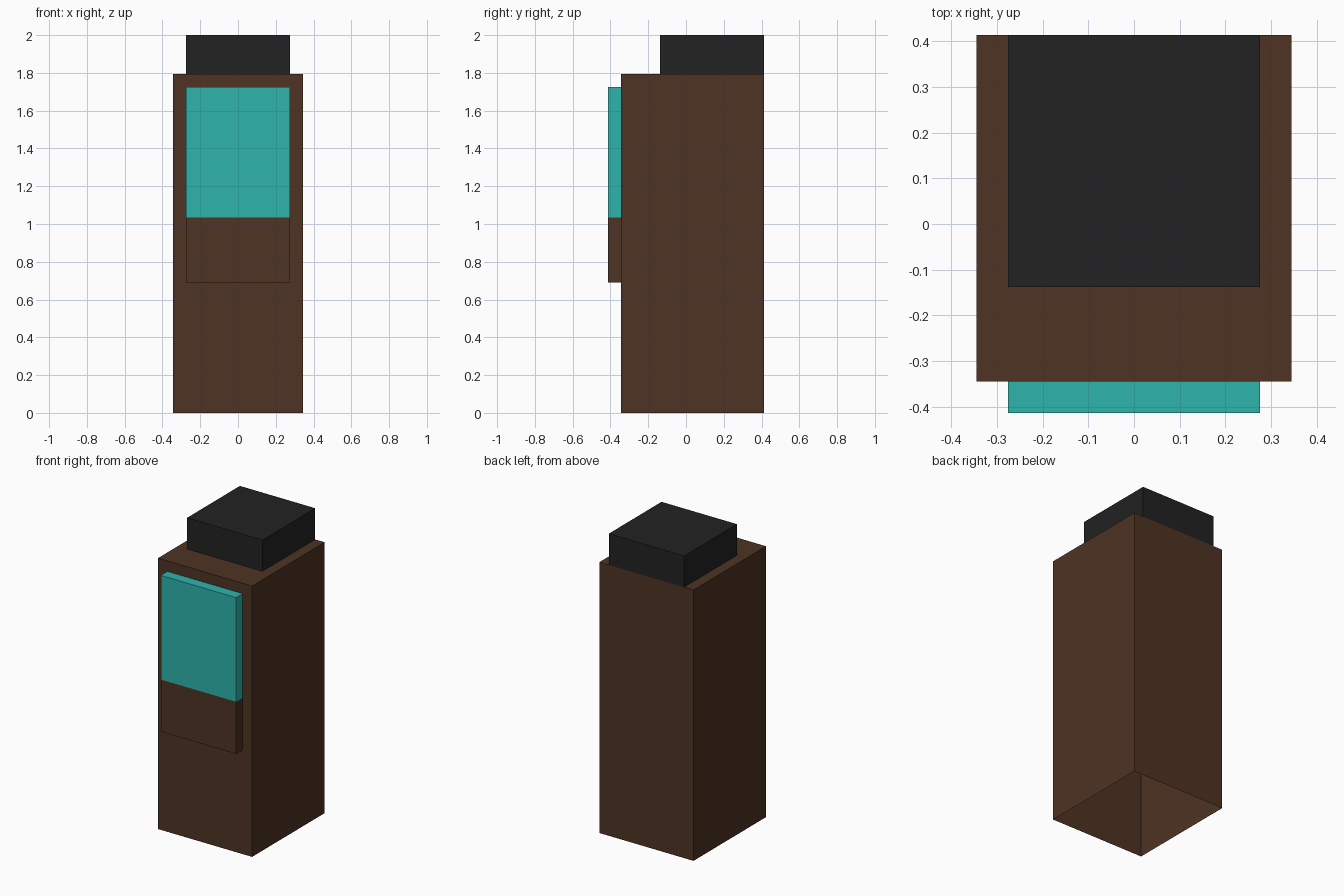
import bpy, bmesh
from mathutils import Vector

if "Cube" in bpy.data.objects:
    bpy.data.objects.remove(bpy.data.objects["Cube"])

U = 2 / 29  # the model sits on a regular grid, 29 steps high


def material(name, rgb):
    lin = [((c / 255 + 0.055) / 1.055) ** 2.4 for c in rgb]
    mat = bpy.data.materials.new(name)
    mat.diffuse_color = (*lin, 1)
    mat.use_nodes = True
    mat.node_tree.nodes["Principled BSDF"].inputs["Base Color"].default_value = mat.diffuse_color
    return mat


brown = material("dark_brown", (78, 51, 35))
teal = material("teal", (46, 180, 172))
black = material("charcoal_black", (34, 34, 34))


def box(name, lo, hi, mat, cuts=(), drop=lambda c, n: False):
    """Box between two grid corners, sliced at cuts (axis, value), without faces that drop() selects."""
    bm = bmesh.new()
    bmesh.ops.create_cube(bm, size=1)
    for v in bm.verts:
        v.co = Vector([lo[i] + (v.co[i] + 0.5) * (hi[i] - lo[i]) for i in range(3)])
    for axis, value in cuts:
        p, n = Vector(), Vector()
        p[axis], n[axis] = value, 1
        bmesh.ops.bisect_plane(bm, geom=bm.verts[:] + bm.edges[:] + bm.faces[:],
                               plane_co=p, plane_no=n)
    bm.normal_update()
    gone = [f for f in bm.faces if drop(f.calc_center_median(), f.normal)]
    bmesh.ops.delete(bm, geom=gone, context='FACES')
    bmesh.ops.scale(bm, vec=(U, U, U), verts=bm.verts)
    me = bpy.data.meshes.new(name)
    bm.to_mesh(me)
    bm.free()
    me.materials.append(mat)
    ob = bpy.data.objects.new(name, me)
    bpy.context.collection.objects.link(ob)
    return ob


# Cabinet: hollow shell, open below, and open where the lid and front plates join it
def cabinet_open(c, n):
    below = n.z < -0.5
    under_lid = n.z > 0.5 and abs(c.x) < 4 and c.y > -2
    behind_plates = n.y < -0.5 and abs(c.x) < 4 and 10 < c.z < 25
    return below or under_lid or behind_plates


box("cabinet", (-5, -5, 0), (5, 6, 26), brown,
    cuts=[(0, -4), (0, 4), (1, -2), (2, 10), (2, 25)], drop=cabinet_open)

# Lid block on top, flush with the back
box("top_block", (-4, -2, 26), (4, 6, 29), black, drop=lambda c, n: n.z < -0.5)

# Front plates: teal screen above a brown panel
box("screen", (-4, -6, 15), (4, -5, 25), teal,
    drop=lambda c, n: n.y > 0.5 or n.z < -0.5)
box("lower_panel", (-4, -6, 10), (4, -5, 15), brown,
    drop=lambda c, n: n.y > 0.5 or n.z > 0.5)
